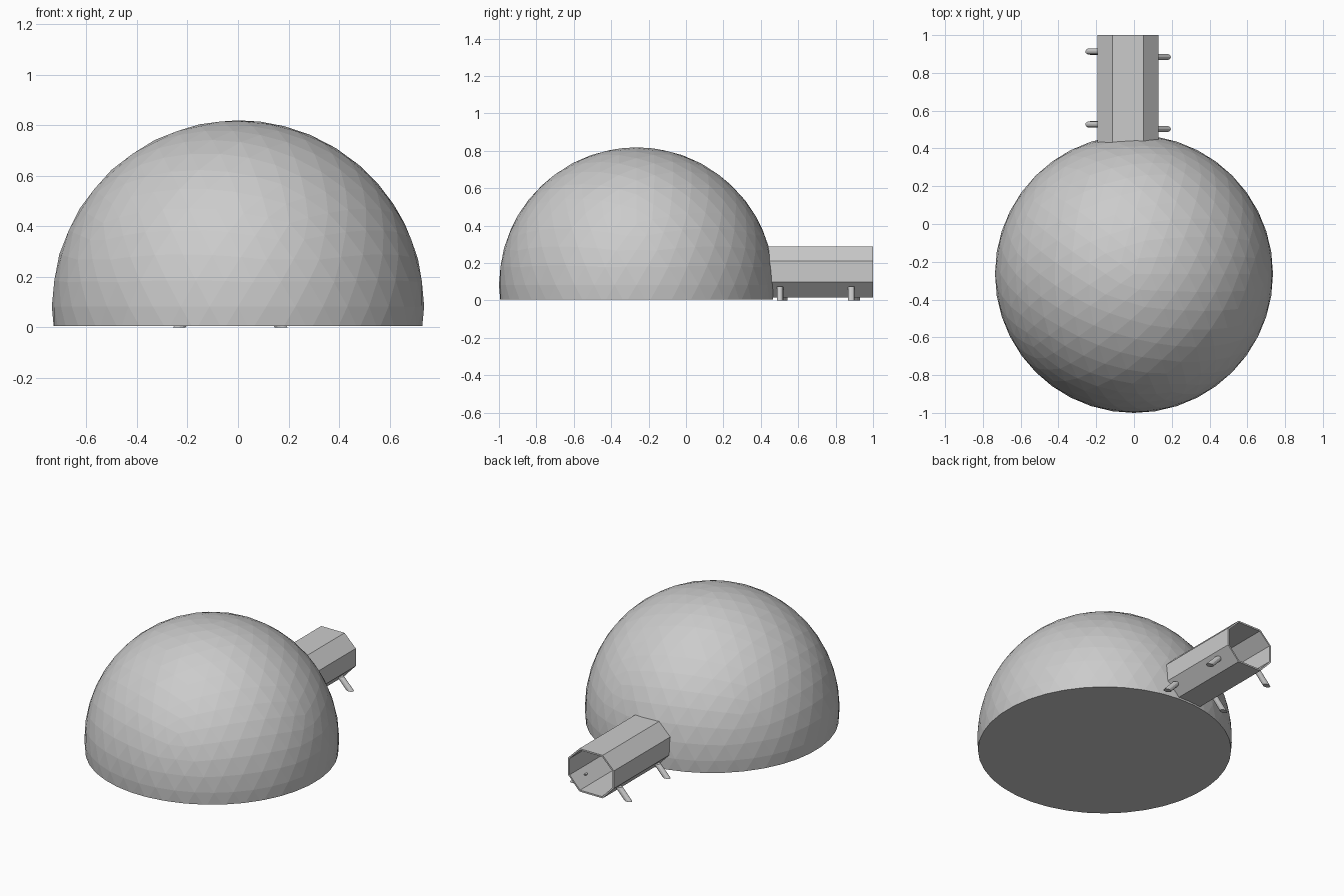
import bpy, bmesh
from mathutils import Matrix, Vector

if "Cube" in bpy.data.objects:
    bpy.data.objects.remove(bpy.data.objects["Cube"])


def make_object(name, bm):
    bmesh.ops.recalc_face_normals(bm, faces=bm.faces)
    mesh = bpy.data.meshes.new(name)
    bm.to_mesh(mesh)
    bm.free()
    obj = bpy.data.objects.new(name, mesh)
    bpy.context.collection.objects.link(obj)
    return obj


# Faceted dome, cut flat just above the ground and closed with a floor
bm = bmesh.new()
bmesh.ops.create_icosphere(bm, subdivisions=4, radius=0.736,
                           matrix=Matrix.Translation((0, -0.264, 0.083)))
cut = bmesh.ops.bisect_plane(bm, geom=bm.verts[:] + bm.edges[:] + bm.faces[:],
                             plane_co=(0, 0, 0.005), plane_no=(0, 0, 1),
                             clear_inner=True)
rim = [e for e in cut["geom_cut"] if isinstance(e, bmesh.types.BMEdge)]
bmesh.ops.edgeloop_fill(bm, edges=rim)
make_object("dome", bm)

# Open octagonal entrance tunnel with thin walls
CX = -0.031
section = [(0.082, 0.29), (0.161, 0.212), (0.161, 0.1), (0.082, 0.016),
           (-0.082, 0.016), (-0.161, 0.1), (-0.161, 0.212), (-0.082, 0.29)]
bm = bmesh.new()
rings = [[bm.verts.new((CX + x, y, z)) for x, z in section] for y in (0.42, 1.0)]
for i in range(8):
    j = (i + 1) % 8
    bm.faces.new((rings[0][i], rings[0][j], rings[1][j], rings[1][i]))
tunnel = make_object("entrance_tunnel", bm)
wall = tunnel.modifiers.new("wall", "SOLIDIFY")
wall.thickness = 0.01
wall.offset = -1
wall.use_even_offset = True


# Splayed round legs, cut level with the ground
def leg(name, side, y):
    bm = bmesh.new()
    bmesh.ops.create_cone(bm, cap_ends=True, segments=12, radius1=1, radius2=1, depth=1)
    for v in bm.verts:
        t = v.co.z + 0.5
        x = 0.202 - 0.07 * t
        v.co = Vector((CX + side * x + 0.025 * v.co.x, y + 0.017 * v.co.y, 0.075 * t))
    make_object(name, bm)


for name, side, y in (("leg_left_inner", -1, 0.527), ("leg_left_outer", -1, 0.913),
                      ("leg_right_inner", 1, 0.503), ("leg_right_outer", 1, 0.884)):
    leg(name, side, y)
